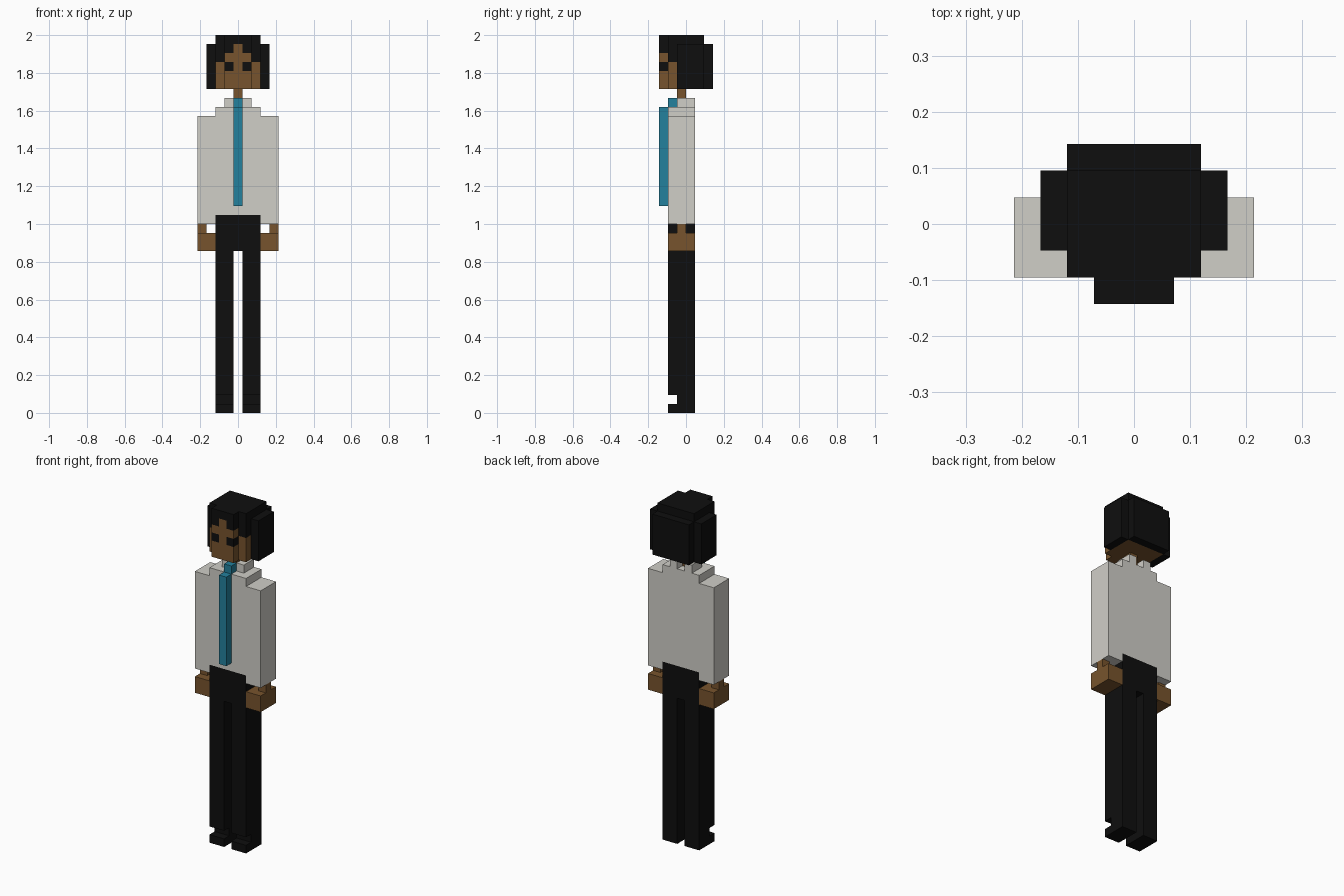
import bpy, bmesh
from mathutils import Vector

if "Cube" in bpy.data.objects:
    bpy.data.objects.remove(bpy.data.objects["Cube"])

U = 2 / 42          # edge of one block: the figure is 42 blocks tall
cells = {}          # (x, y, z) block -> part name
part_mat = {}       # part name -> material


def material(name, rgb):
    m = bpy.data.materials.new(name)
    m.diffuse_color = (*rgb, 1)
    m.use_nodes = True
    m.node_tree.nodes["Principled BSDF"].inputs["Base Color"].default_value = m.diffuse_color
    return m


BLACK = material("black", (0.0045, 0.0045, 0.0045))
SKIN = material("brown_skin", (0.185, 0.088, 0.026))
CLOTH = material("off_white_cloth", (0.63, 0.62, 0.575))
BLUE = material("teal_blue", (0.017, 0.22, 0.34))


def fill(part, mat, x, y, z, mirror=False):
    """Fill inclusive block ranges; later fills replace earlier ones."""
    part_mat[part] = mat
    for i in range(x[0], x[1] + 1):
        for j in range(y[0], y[1] + 1):
            for k in range(z[0], z[1] + 1):
                cells[i, j, k] = part
                if mirror:
                    cells[-i, j, k] = part


# trousers: two legs joined at the hips, with stepped shoes
fill("trousers", BLACK, (1, 2), (-2, 0), (2, 17), True)
fill("trousers", BLACK, (1, 2), (-1, 0), (1, 1), True)
fill("shoes", BLACK, (1, 2), (-2, 0), (0, 0), True)

# shirt with stepped shoulders and collar
fill("shirt", CLOTH, (-4, 4), (-2, 0), (21, 32))
fill("shirt", CLOTH, (-2, 2), (-2, 0), (33, 33))
fill("collar", CLOTH, (1, 1), (-1, 0), (34, 34), True)
fill("trousers", BLACK, (-2, 2), (-2, 0), (18, 21))

# tie
fill("tie", BLUE, (0, 0), (-3, -3), (23, 33))
fill("tie", BLUE, (0, 0), (-2, -2), (34, 34))

# hands and wrists
fill("hands", SKIN, (3, 4), (-2, 0), (18, 19), True)
fill("hands", SKIN, (4, 4), (-1, -1), (20, 20), True)

# neck and head
fill("neck", SKIN, (0, 0), (-1, -1), (34, 35))
fill("head", SKIN, (-2, 2), (-2, 1), (36, 40))
fill("head", SKIN, (-1, 1), (-3, -3), (36, 40))

# hair: crown, sides, back and fringe around the face
fill("hair", BLACK, (-2, 2), (-2, 1), (41, 41))
fill("hair", BLACK, (-1, 1), (-3, -3), (41, 41))
fill("hair", BLACK, (3, 3), (-1, 1), (36, 40), True)
fill("hair", BLACK, (-2, 2), (2, 2), (36, 40))
fill("hair", BLACK, (2, 2), (-2, -2), (39, 40), True)
fill("hair", BLACK, (1, 1), (-3, -3), (40, 40), True)

# eyes
fill("eyes", BLACK, (1, 1), (-3, -3), (38, 38), True)


def build(part):
    """Skin the exposed block sides of one part and merge flat areas."""
    bm = bmesh.new()
    for c, owner in cells.items():
        if owner != part:
            continue
        centre = Vector((c[0], c[1] + 0.5, c[2] + 0.5))
        for axis in range(3):
            for sign in (-1, 1):
                n = Vector((0, 0, 0))
                n[axis] = sign
                if tuple(int(a + b) for a, b in zip(c, n)) in cells:
                    continue
                a = Vector((0, 0, 0))
                a[(axis + 1) % 3] = 0.5
                b = n.cross(a)
                bm.faces.new([bm.verts.new((centre + n / 2 + s * a + t * b) * U)
                              for s, t in ((-1, -1), (1, -1), (1, 1), (-1, 1))])
    bmesh.ops.remove_doubles(bm, verts=bm.verts[:], dist=1e-4)
    bmesh.ops.dissolve_limit(bm, angle_limit=0.02, verts=bm.verts[:], edges=bm.edges[:])
    me = bpy.data.meshes.new(part)
    bm.to_mesh(me)
    bm.free()
    me.materials.append(part_mat[part])
    bpy.context.collection.objects.link(bpy.data.objects.new(part, me))


for part in part_mat:
    build(part)
